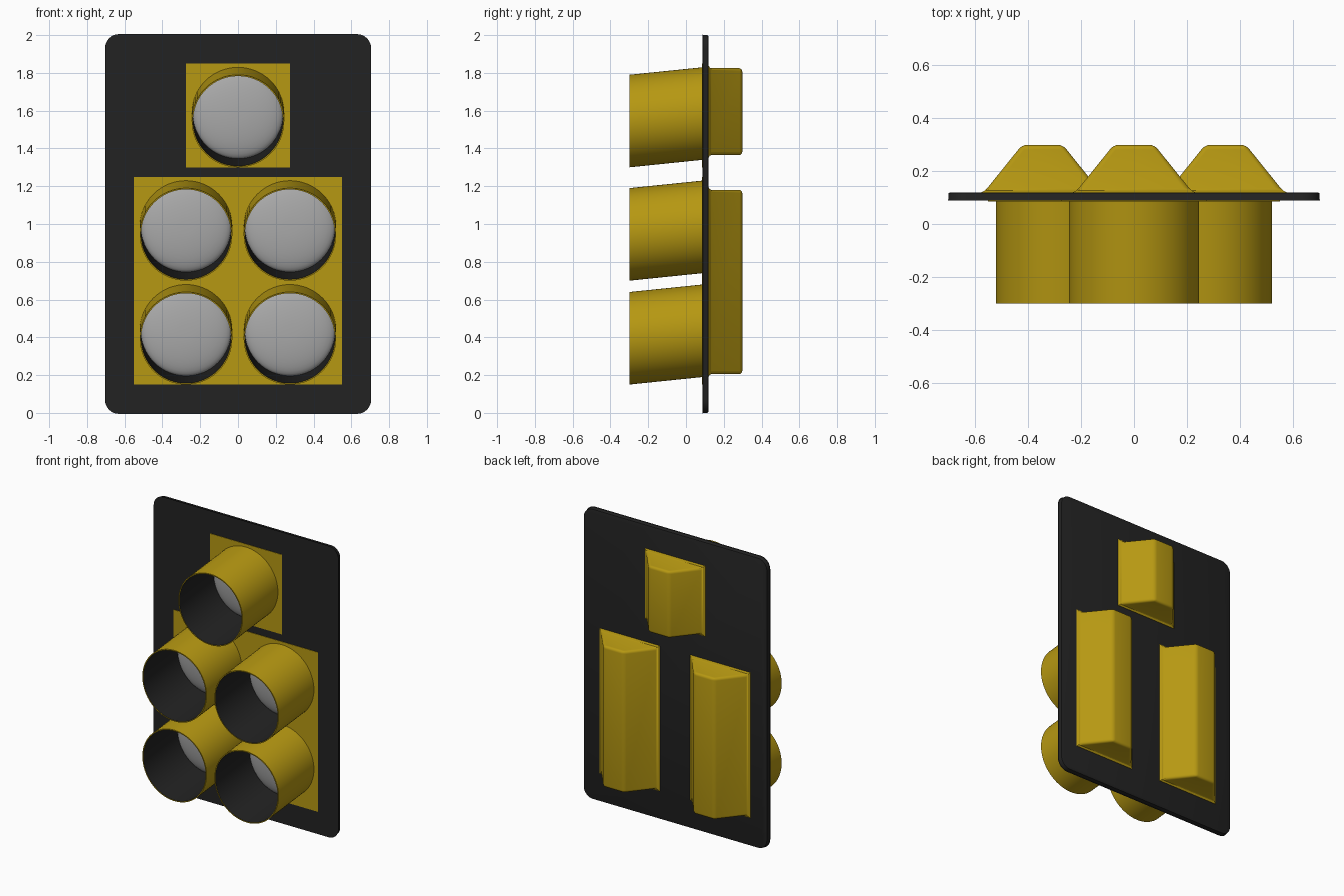
import bpy, bmesh, math

if "Cube" in bpy.data.objects:
    bpy.data.objects.remove(bpy.data.objects["Cube"])


def material(name, rgb):
    m = bpy.data.materials.new(name)
    m.diffuse_color = (*rgb, 1)
    m.use_nodes = True
    m.node_tree.nodes["Principled BSDF"].inputs["Base Color"].default_value = m.diffuse_color
    return m


BLACK = material("black", (0.016, 0.016, 0.016))
YELLOW = material("signal_yellow", (0.47, 0.315, 0.006))
GREY = material("lens_grey", (0.40, 0.40, 0.40))

FRONT, BACK = 0.088, 0.118     # faces of the backplate


def finish(name, bm, mats, angle=30):
    bmesh.ops.recalc_face_normals(bm, faces=bm.faces[:])
    me = bpy.data.meshes.new(name)
    bm.to_mesh(me)
    bm.free()
    ob = bpy.data.objects.new(name, me)
    bpy.context.collection.objects.link(ob)
    for m in mats:
        me.materials.append(m)
    bpy.ops.object.select_all(action='DESELECT')
    ob.select_set(True)
    bpy.context.view_layer.objects.active = ob
    bpy.ops.object.shade_smooth_by_angle(angle=math.radians(angle))
    return ob


def loft(rings, mat_of=lambda i: 0, cap=True, closed=False):
    """Skin rings of points, giving each band a material by its index."""
    bm = bmesh.new()
    vs = [[bm.verts.new(p) for p in r] for r in rings]
    n = len(rings[0])
    for i in range(len(vs) if closed else len(vs) - 1):
        a, b = vs[i], vs[(i + 1) % len(vs)]
        for k in range(n):
            f = bm.faces.new((a[k], a[(k + 1) % n], b[(k + 1) % n], b[k]))
            f.material_index = mat_of(i)
    if cap:
        bm.faces.new(vs[0])
        bm.faces.new(vs[-1])
    return bm


def rect(x, z, hx, hz, y):
    return [(x - hx, y, z - hz), (x + hx, y, z - hz),
            (x + hx, y, z + hz), (x - hx, y, z + hz)]


def circle(x, z, r, y, n=64):
    # centre climbs towards the back, so the visors tip downwards
    zc = z + 0.04 * (y + 0.30) / 0.39
    return [(x + r * math.cos(t), y, zc + r * math.sin(t))
            for t in (2 * math.pi * k / n for k in range(n))]


# backplate with rounded corners and softened rim
bm = loft([rect(0, 1, 0.70, 1, FRONT), rect(0, 1, 0.70, 1, BACK)])
corners = [e for e in bm.edges if abs(e.verts[0].co.y - e.verts[1].co.y) > 0.01]
bmesh.ops.bevel(bm, geom=corners, offset=0.07, segments=8, profile=0.5, affect='EDGES')
rim = [e for e in bm.edges if abs(e.verts[0].co.y - e.verts[1].co.y) < 0.01]
bmesh.ops.bevel(bm, geom=rim, offset=0.005, segments=2, profile=0.5, affect='EDGES')
finish("backplate", bm, [BLACK])

# yellow signal faces set on the front of the plate
for name, z, hx, hz in (("upper_face", 1.575, 0.275, 0.275), ("lower_face", 0.70, 0.55, 0.55)):
    finish(name, loft([rect(0, z, hx, hz, FRONT - 0.003), rect(0, z, hx, hz, FRONT + 0.01)]), [YELLOW])

# visors (black inside) and domed lenses
lamps = [("top", 0, 1.545)]
for side, x in (("left", -0.275), ("right", 0.275)):
    lamps += [("middle_" + side, x, 0.945), ("bottom_" + side, x, 0.395)]
RO, RI = 0.245, 0.238
for name, x, z in lamps:
    rings = [circle(x, z, RO, FRONT), circle(x, z, RO, -0.30),
             circle(x, z, RI, -0.30), circle(x, z, RI, FRONT)]
    finish("visor_" + name, loft(rings, lambda i: int(i == 2), cap=False, closed=True),
           [YELLOW, BLACK])
    steps = [math.pi / 2 * k / 10 for k in range(10)]
    dome = []
    for t in steps:
        ring = circle(x, z, (RI + 0.001) * math.cos(t), 0.08)
        dome.append([(px, py - 0.055 * math.sin(t), pz) for px, py, pz in ring])
    finish("lens_" + name, loft(dome), [GREY], 40)

# tapered rear housings with a small flared foot
for name, x, z, hz in (("top", 0, 1.595, 0.23),
                       ("left", -0.345, 0.693, 0.488), ("right", 0.345, 0.693, 0.488)):
    bm = loft([rect(x, z, 0.236, hz + 0.016, BACK - 0.005),
               rect(x, z, 0.228, hz + 0.012, BACK + 0.003),
               rect(x, z, 0.218, hz + 0.003, BACK + 0.008),
               rect(x, z, 0.209, hz, BACK + 0.016),
               rect(x, z, 0.077, hz, 0.298)])
    upper = [e for e in bm.edges if max(v.co.y for v in e.verts) > 0.29]
    bmesh.ops.bevel(bm, geom=upper, offset=0.018, segments=4, profile=0.5, affect='EDGES')
    finish("housing_" + name, bm, [YELLOW])
